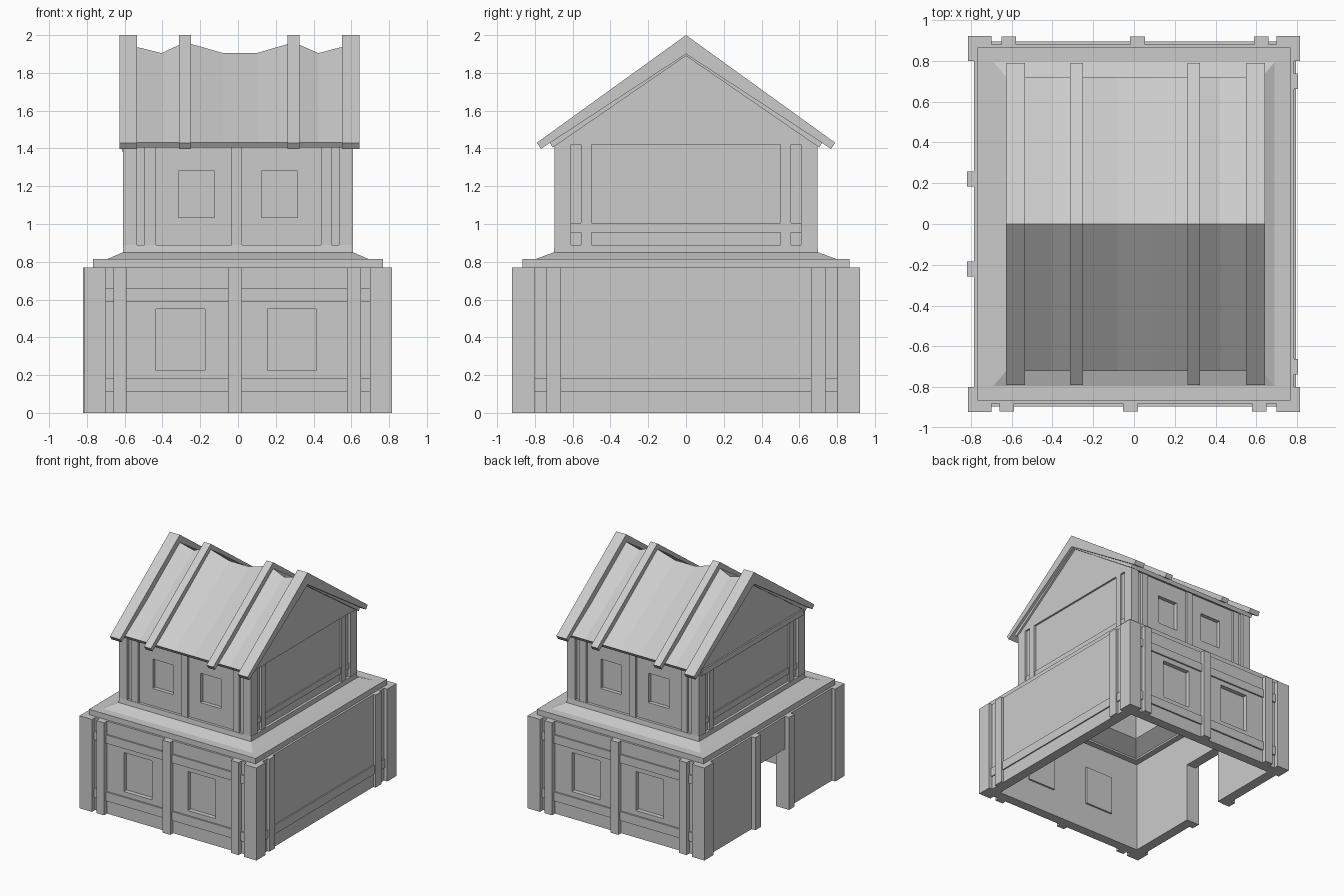
import bpy, bmesh

if "Cube" in bpy.data.objects:
    bpy.data.objects.remove(bpy.data.objects["Cube"])


def make(name, verts, faces):
    bm = bmesh.new()
    vs = [bm.verts.new(v) for v in verts]
    for f in faces:
        bm.faces.new([vs[i] for i in f])
    bmesh.ops.recalc_face_normals(bm, faces=bm.faces)
    me = bpy.data.meshes.new(name)
    bm.to_mesh(me)
    bm.free()
    ob = bpy.data.objects.new(name, me)
    bpy.context.collection.objects.link(ob)
    return ob


def loft(name, loops, closed=False):
    """Join equal-length point loops; either close the chain or cap its ends."""
    n, m = len(loops[0]), len(loops)
    verts = [p for loop in loops for p in loop]
    faces = [(a * n + i, a * n + (i + 1) % n, (a + 1) % m * n + (i + 1) % n, (a + 1) % m * n + i)
             for a in range(m if closed else m - 1) for i in range(n)]
    if not closed:
        faces += [tuple(range(n)), tuple(range((m - 1) * n, m * n))]
    return make(name, verts, faces)


def box(name, x, y, z):
    return loft(name, [[(x[0], y[0], k), (x[1], y[0], k), (x[1], y[1], k), (x[0], y[1], k)] for k in z])


def prism_x(name, x, profile):
    return loft(name, [[(k, y, z) for y, z in profile] for k in x])


def turned(s, r):
    return tuple(sorted(s * v for v in r))


# hollow shell: lower storey, stepped ledge, upper storey, then back down inside
steps = [(.785, .882, 0), (.785, .882, .77), (.768, .865, .77), (.768, .865, .815),
         (.69, .795, .815), (.61, .70, .85), (.61, .695, .89), (.588, .672, .89),
         (.588, .672, 1.42), (.53, .61, 1.42), (.53, .61, .86), (.65, .75, .785),
         (.65, .75, .77), (.70, .80, .77), (.70, .80, 0)]
shell = loft("house_shell", [[(-a, -b, z), (a, -b, z), (a, b, z), (-a, b, z)]
                             for a, b, z in steps], closed=True)


def cut(x, y, z):
    c = box("cutter", x, y, z)
    c.hide_render = True
    mod = shell.modifiers.new("cut", 'BOOLEAN')
    mod.operation, mod.solver, mod.object = 'DIFFERENCE', 'EXACT', c
    bpy.context.view_layer.objects.active = shell
    bpy.ops.object.modifier_apply(modifier=mod.name)
    bpy.data.objects.remove(c)


# doorway in the left side
cut((-.9, -.6), (-.185, .19), (-.1, .50))

# front details, repeated on the back by a half turn
for s, side in ((1, "front"), (-1, "back")):
    for x in ((-.435, -.175), (.155, .412)):
        cut(turned(s, x), turned(s, (-.95, -.75)), (.225, .55))
        box(side + "_lower_window", turned(s, x), turned(s, (-.845, -.785)), (.225, .55))
    for x in ((-.315, -.125), (.125, .315)):
        cut(turned(s, x), turned(s, (-.72, -.58)), (1.035, 1.28))
        box(side + "_upper_window", turned(s, x), turned(s, (-.64, -.595)), (1.035, 1.28))
    for x in ((-.66, -.59), (-.053, .02), (.578, .65)):
        box(side + "_lower_post", turned(s, x), turned(s, (-.92, -.85)), (0, .77))
    for z in ((.11, .185), (.59, .66)):
        box(side + "_lower_beam", (-.71, .71), turned(s, (-.895, -.86)), z)
    for x in ((-.495, -.435), (-.035, .02), (.44, .495)):
        box(side + "_upper_post", turned(s, x), turned(s, (-.692, -.63)), (.885, 1.41))

# corner posts of both storeys
for sx in (1, -1):
    for sy in (1, -1):
        box("lower_corner_post", turned(sx, (.70, .815)), turned(sy, (.80, .922)), (0, .77))
        box("upper_corner_post", turned(sx, (.535, .608)), turned(sy, (.61, .695)), (.885, 1.42))
        box("upper_side_post", turned(sx, (.55, .605)), turned(sy, (.50, .555)), (.885, 1.42))

# side posts and beams
for s in (1, -1):
    box("right_lower_post", (.75, .805), turned(s, (.662, .738)), (0, .77))
    box("door_post", (-.82, -.74), turned(s, (.185, .258)), (0, .77))
    box("upper_side_beam", turned(s, (.56, .598)), (-.61, .61), (.955, 1.005))
box("right_lower_beam", (.75, .795), (-.80, .80), (.11, .185))
box("left_tie_beam", (-.615, -.55), (-.67, .67), (1.385, 1.43))

# gable walls
for s in (1, -1):
    prism_x("gable", turned(s, (.535, .603)), [(-.69, 1.42), (.69, 1.42), (0, 1.90)])

# sagging roof skin: the ridge height varies, the eaves stay straight
ridge = [(-.61, 1.955), (-.405, 1.905), (-.28, 1.962), (-.08, 1.905),
         (.10, 1.905), (.295, 1.962), (.425, 1.905), (.62, 1.955)]
loft("roof", [[(x, -.722, 1.432), (x, 0, h), (x, .722, 1.432),
               (x, .705, 1.405), (x, 0, 1.89), (x, -.705, 1.405)] for x, h in ridge])

# heavy rafters over the roof
for x in ((-.628, -.535), (-.313, -.25), (.263, .325), (.55, .642)):
    prism_x("rafter", x, [(-.79, 1.43), (0, 2.0), (.79, 1.43), (.768, 1.398), (0, 1.90), (-.768, 1.398)])
